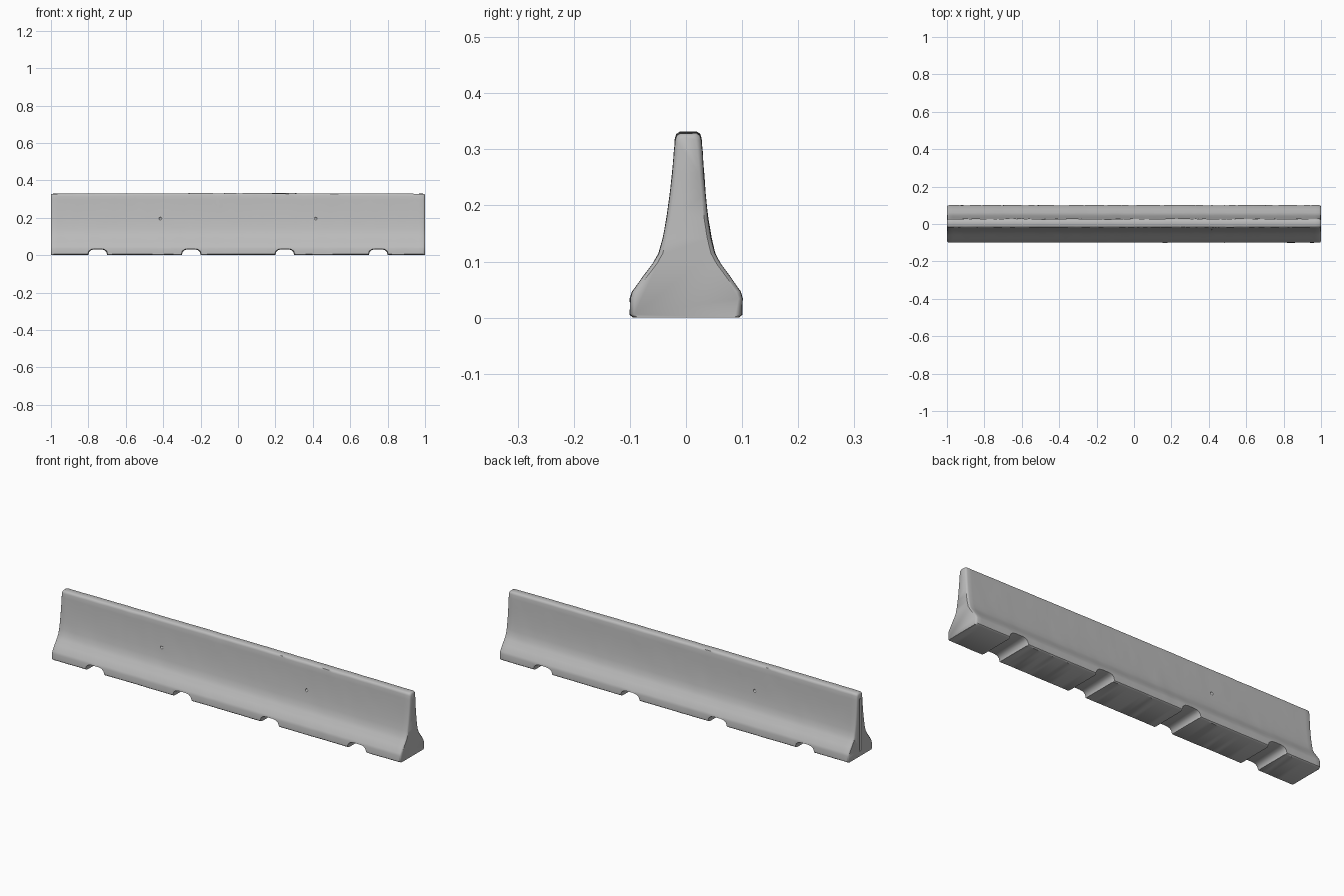
import bpy, bmesh, math
from mathutils import Vector, noise

if "Cube" in bpy.data.objects:
    bpy.data.objects.remove(bpy.data.objects["Cube"])


def material(name, rgb):
    mat = bpy.data.materials.new(name)
    mat.use_nodes = True
    mat.diffuse_color = (*rgb, 1)
    mat.node_tree.nodes["Principled BSDF"].inputs["Base Color"].default_value = (*rgb, 1)
    return mat


def loft(bm, sections):
    """Skin a row of closed sections and cap both ends."""
    rings = [[bm.verts.new(p) for p in s] for s in sections]
    for a, b in zip(rings, rings[1:]):
        for i in range(len(a)):
            j = (i + 1) % len(a)
            bm.faces.new((a[i], a[j], b[j], b[i]))
    bm.faces.new(rings[0])
    bm.faces.new(rings[-1])


def make_object(name, bm):
    bmesh.ops.recalc_face_normals(bm, faces=bm.faces)
    mesh = bpy.data.meshes.new(name)
    bm.to_mesh(mesh)
    bm.free()
    obj = bpy.data.objects.new(name, mesh)
    bpy.context.collection.objects.link(obj)
    return obj


concrete = material("grey concrete", (0.5, 0.5, 0.5))

# Cross-section: half width and height, from the base up to the narrow crest
HALF = [(0.094, 0.004), (0.1, 0.009), (0.1, 0.038), (0.096, 0.05), (0.078, 0.076),
        (0.06, 0.1), (0.05, 0.118), (0.043, 0.145), (0.037, 0.18), (0.032, 0.22),
        (0.028, 0.26), (0.025, 0.3), (0.0235, 0.32), (0.021, 0.328), (0.015, 0.332)]


def section(x, trim):
    """Profile at x, pulled inward by trim, with the crest leaning slightly back."""
    crown = 0.003 * (1 - x * x)
    pts = []
    for side, half in ((1, HALF), (-1, HALF[::-1])):
        for y, z in half:
            lean = 0.004 * min(1, z / 0.3)
            h = z + (crown - trim if z > 0.3 else 0)
            pts.append(Vector((x, side * (y - trim) + lean, h)))
    return pts


# Barrier body: long loft with softened ends and gently worn surface
SPANS = 90
sections = [section(-1, 0.007), section(-0.996, 0.002)]
sections += [section(-0.99 + 1.98 * i / SPANS, 0) for i in range(SPANS + 1)]
sections += [section(0.996, 0.002), section(1, 0.007)]
for ring in sections:
    for p in ring:
        if abs(p.x) < 0.999:
            wear = noise.noise(p * 9) * 0.0015 + noise.noise(p * 32) * 0.001
            p.y += math.copysign(wear, p.y) - 0.0005 * math.copysign(1, p.y)
            p.z += noise.noise(p * 14 + Vector((5, 2, 1))) * 0.001
bm = bmesh.new()
loft(bm, sections)
barrier = make_object("concrete_barrier", bm)

# Drainage channels: rounded tunnels that flare at both faces
ARCH = [(-0.056, -0.03), (-0.052, 0.012), (-0.047, 0.025), (-0.036, 0.034), (-0.018, 0.037),
        (0.018, 0.037), (0.036, 0.034), (0.047, 0.025), (0.052, 0.012), (0.056, -0.03)]
bm = bmesh.new()
for cx in (-0.75, -0.25, 0.25, 0.75):
    loft(bm, [[(cx + x * s, y, z * s) for x, z in ARCH]
              for y, s in ((-0.13, 1.2), (-0.085, 0.94), (0.085, 0.94), (0.13, 1.2))])

# Keyway slot in the right end
slot = bmesh.ops.create_cube(bm, size=1)["verts"]
for v in slot:
    v.co = Vector((v.co.x * 0.04 - 1, v.co.y * 0.012 + 0.002, v.co.z * 0.27 + 0.165))

# Small pitted holes on the faces
for x, y in ((-0.415, -0.036), (0.415, -0.036), (-0.42, 0.041)):
    pit = bmesh.ops.create_icosphere(bm, subdivisions=2, radius=0.009)["verts"]
    bmesh.ops.translate(bm, verts=pit, vec=(x, y, 0.2))
cutter = make_object("channel_cutter", bm)
cutter.hide_render = True

cut = barrier.modifiers.new("channels", "BOOLEAN")
cut.operation = "DIFFERENCE"
cut.solver = "EXACT"
cut.object = cutter
bpy.ops.object.select_all(action="DESELECT")
barrier.select_set(True)
bpy.context.view_layer.objects.active = barrier
bpy.ops.object.modifier_apply(modifier=cut.name)
bpy.data.objects.remove(cutter)

# Finish: stand on the ground, one colour, smooth with sharp cut edges
low = min(v.co.z for v in barrier.data.vertices)
for v in barrier.data.vertices:
    v.co.z -= low
barrier.data.materials.clear()
barrier.data.materials.append(concrete)
for poly in barrier.data.polygons:
    poly.material_index = 0
bpy.ops.object.shade_smooth_by_angle(angle=math.radians(40))
